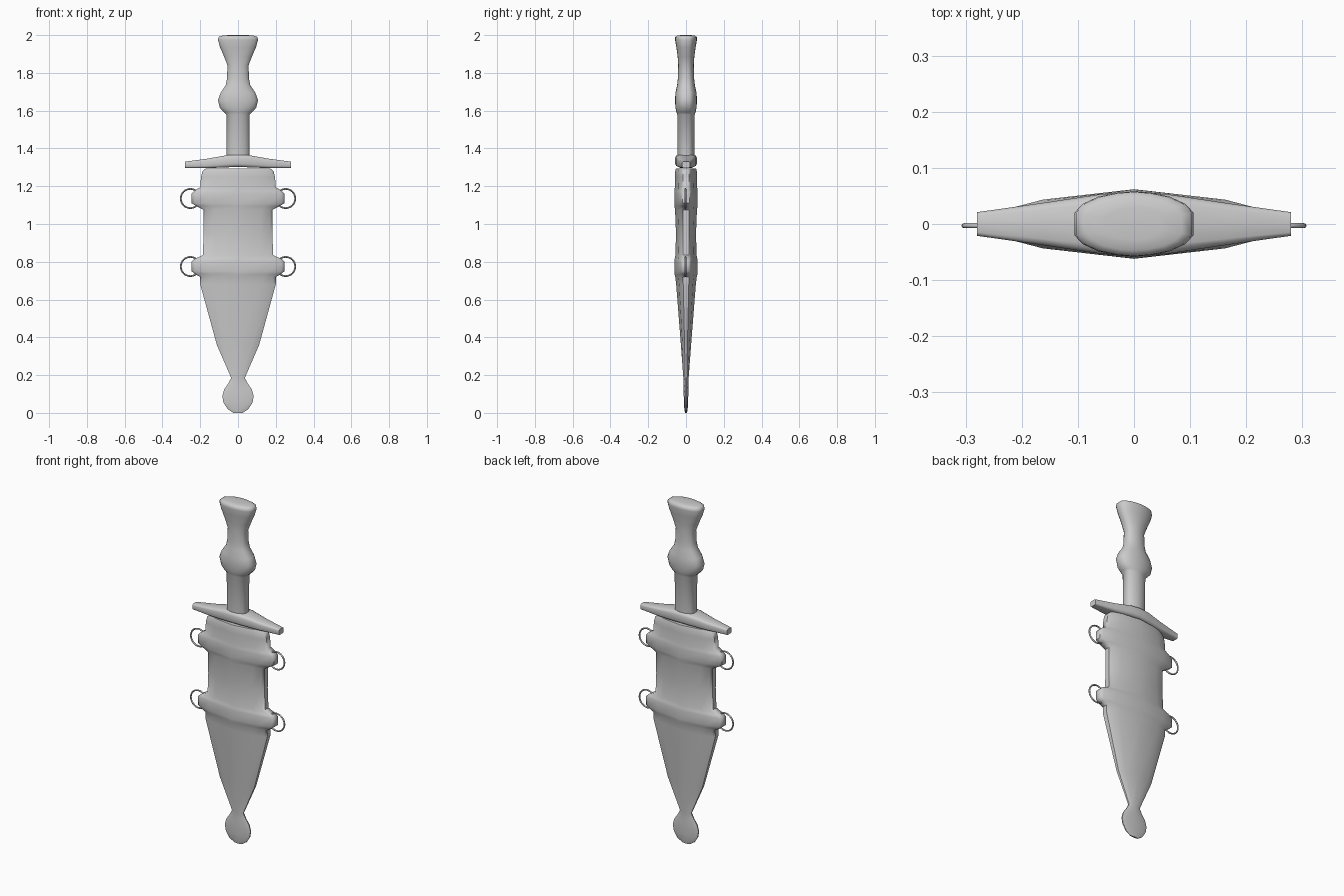
import bpy, bmesh, math
from mathutils import Vector

cube = bpy.data.objects.get("Cube")
if cube:
    bpy.data.objects.remove(cube, do_unlink=True)

# Single plain metal colour
grey = bpy.data.materials.new("plain_grey")
grey.use_nodes = True
COLOUR = (0.6, 0.6, 0.6, 1)
grey.diffuse_color = COLOUR
grey.node_tree.nodes["Principled BSDF"].inputs["Base Color"].default_value = COLOUR


def finish(obj, angle=45):
    obj.data.materials.append(grey)
    bpy.ops.object.select_all(action='DESELECT')
    obj.select_set(True)
    bpy.context.view_layer.objects.active = obj
    bpy.ops.object.shade_smooth_by_angle(angle=math.radians(angle))


def loft(name, rings, angle=45):
    """Skin a row of closed rings and cap both ends."""
    bm = bmesh.new()
    rows = [[bm.verts.new(p) for p in ring] for ring in rings]
    n = len(rows[0])
    for a, b in zip(rows, rows[1:]):
        for i in range(n):
            j = (i + 1) % n
            bm.faces.new((a[i], a[j], b[j], b[i]))
    bm.faces.new(rows[0])
    bm.faces.new(rows[-1])
    bmesh.ops.recalc_face_normals(bm, faces=bm.faces)
    mesh = bpy.data.meshes.new(name)
    bm.to_mesh(mesh)
    bm.free()
    obj = bpy.data.objects.new(name, mesh)
    bpy.context.collection.objects.link(obj)
    finish(obj, angle)
    return obj


def full_section(quarter):
    """Mirror a quarter outline, from the side to the ridge, into a loop."""
    half = quarter + [(-x, y) for x, y in reversed(quarter[:-1])]
    return half + [(x, -y) for x, y in reversed(half)]


def upright(stations, section):
    return [[Vector((x * w, y * d, z)) for x, y in section]
            for z, w, d in stations]


# Sheath: flat ridged body with round tip and flared hanger bands
sheath_section = full_section([(1, 0.28), (0.93, 0.42), (0.66, 0.7), (0, 1)])
tip = [
    (0, 0.025, 0.005), (0.02, 0.055, 0.009), (0.055, 0.077, 0.011),
    (0.09, 0.083, 0.012), (0.125, 0.073, 0.012), (0.155, 0.052, 0.012),
    (0.185, 0.036, 0.014), (0.36, 0.112, 0.027), (0.68, 0.2, 0.052),
]
lower_band = [
    (0.72, 0.2, 0.057), (0.735, 0.228, 0.061), (0.75, 0.246, 0.062),
    (0.8, 0.246, 0.062), (0.815, 0.23, 0.06), (0.835, 0.186, 0.056),
]
upper_band = [
    (0.95, 0.182, 0.053), (1.075, 0.183, 0.058), (1.095, 0.22, 0.061),
    (1.11, 0.246, 0.062), (1.16, 0.246, 0.062), (1.175, 0.232, 0.061),
    (1.195, 0.2, 0.059),
]
mouth = [(1.25, 0.196, 0.058), (1.28, 0.188, 0.057), (1.295, 0.17, 0.053)]
loft("sheath", upright(tip + lower_band + upper_band + mouth, sheath_section), 55)

# Grip with swollen middle and flared pommel
grip_section = full_section([(1, 0.35), (0.86, 0.62), (0.6, 0.84), (0.28, 0.96), (0, 1)])
grip = [
    (1.34, 0.06, 0.045), (1.58, 0.062, 0.046), (1.59, 0.073, 0.05),
    (1.615, 0.096, 0.056), (1.655, 0.106, 0.058), (1.695, 0.092, 0.056),
    (1.735, 0.065, 0.047), (1.77, 0.058, 0.043), (1.84, 0.056, 0.041),
    (1.885, 0.073, 0.044), (1.935, 0.095, 0.051), (1.975, 0.106, 0.058),
    (1.99, 0.103, 0.057), (1.997, 0.085, 0.047), (2.0, 0.05, 0.028),
]
loft("grip", upright(grip, grip_section), 60)

# Crossguard: tapers from the middle out to blunt ends
guard_section = full_section([(1, 0.5), (0.92, 0.82), (0.7, 1), (0, 1)])
guard_rings = []
for x, depth, low, high in [
    (-0.28, 0.021, 1.297, 1.33), (-0.16, 0.038, 1.296, 1.346),
    (-0.06, 0.053, 1.3, 1.364), (0, 0.057, 1.302, 1.368),
    (0.06, 0.053, 1.3, 1.364), (0.16, 0.038, 1.296, 1.346),
    (0.28, 0.021, 1.297, 1.33),
]:
    mid, half = (low + high) / 2, (high - low) / 2
    guard_rings.append([Vector((x, a * depth, mid + b * half))
                        for a, b in guard_section])
loft("crossguard", guard_rings, 50)

# Hanging rings through the band lugs
for level, z in (("lower", 0.775), ("upper", 1.135)):
    for side, sign in (("left", 1), ("right", -1)):
        bpy.ops.mesh.primitive_torus_add(
            location=(sign * 0.252, -0.003, z), rotation=(math.pi / 2, 0, 0),
            major_radius=0.051, minor_radius=0.0045,
            major_segments=24, minor_segments=8)
        ring = bpy.context.object
        ring.name = f"{level}_{side}_ring"
        finish(ring)
